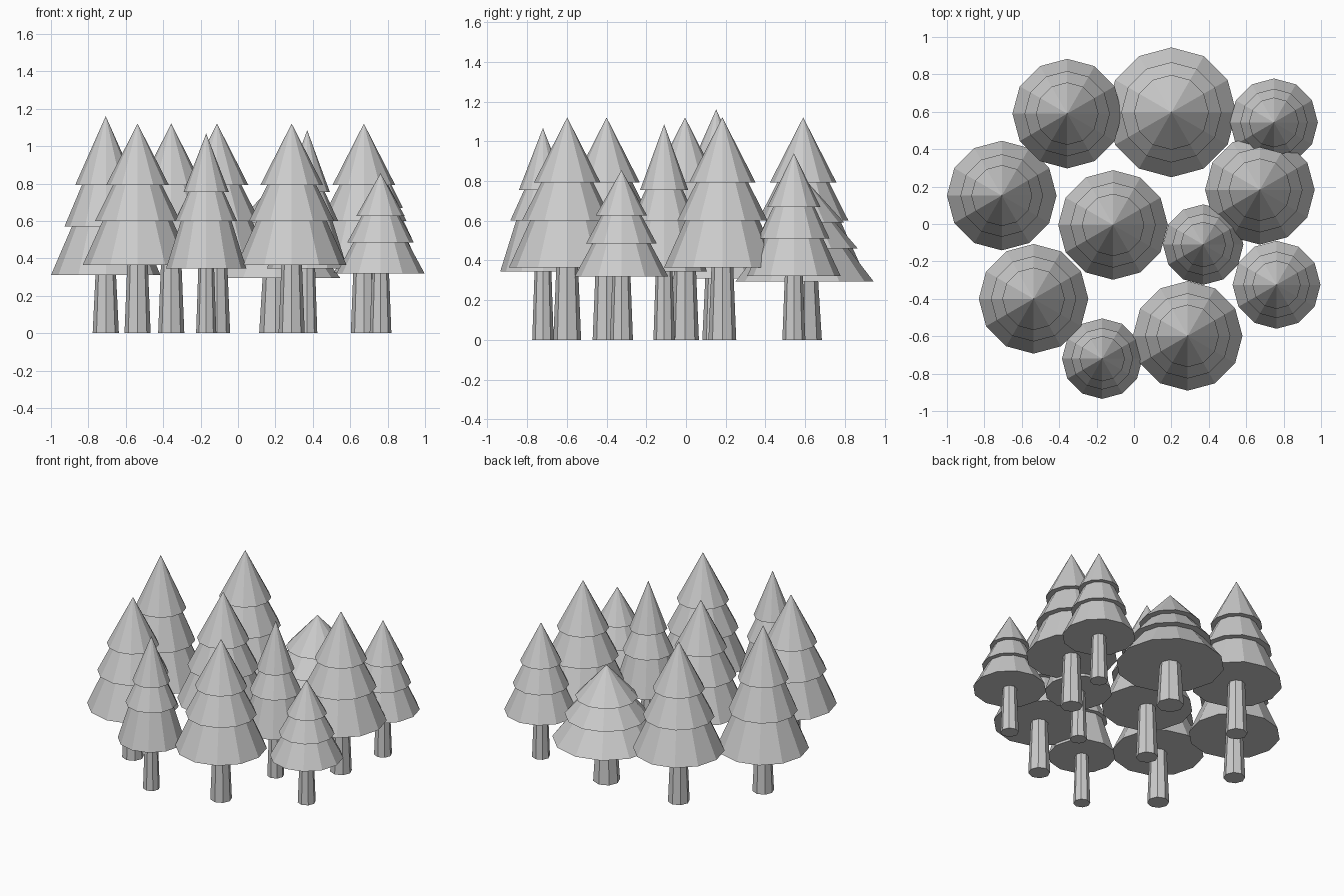
import bpy, bmesh
from math import cos, sin, tau

if "Cube" in bpy.data.objects:
    bpy.data.objects.remove(bpy.data.objects["Cube"])


def lathe(name, profile, sides, x, y):
    """Revolve a (radius, z) profile into a closed flat-shaded solid."""
    bm = bmesh.new()
    rings = []
    for r, z in profile:
        if r == 0:
            rings.append([bm.verts.new((0, 0, z))] * sides)
        else:
            rings.append([bm.verts.new((r * cos(tau * i / sides), r * sin(tau * i / sides), z))
                          for i in range(sides)])
    for a, b in zip(rings, rings[1:]):
        for i in range(sides):
            j = (i + 1) % sides
            corners = list(dict.fromkeys((a[i], a[j], b[j], b[i])))
            bm.faces.new(corners)
    for ring in (rings[0], rings[-1]):
        if ring[0] is not ring[1]:
            bm.faces.new(ring)
    bmesh.ops.recalc_face_normals(bm, faces=bm.faces)
    mesh = bpy.data.meshes.new(name)
    bm.to_mesh(mesh)
    bm.free()
    obj = bpy.data.objects.new(name, mesh)
    obj.location = (x, y, 0)
    bpy.context.collection.objects.link(obj)
    return obj


def tree(label, kind, x, y, apex=None):
    """Three stacked foliage tiers on a tapered trunk."""
    trunk_r, top, tiers = KINDS[kind]
    (r3, z3), (r2, z2), (r1, z1) = tiers
    foliage = [(r3, z3), (r2 * 0.82, z2), (r2, z2), (r1 * 0.78, z1), (r1, z1), (0, apex or top)]
    lathe(f"{label}_foliage", foliage, 12, x, y)
    lathe(f"{label}_trunk", [(trunk_r, 0), (trunk_r * 0.78, z3 + 0.01)], 8, x, y)


# kind: trunk radius, apex height, tier rims (radius, z) from the bottom up
KINDS = {
    "large": (0.070, 1.12, [(0.293, 0.365), (0.228, 0.60), (0.167, 0.793)]),
    "tall": (0.070, 1.16, [(0.293, 0.31), (0.221, 0.57), (0.163, 0.793)]),
    "slim": (0.054, 1.067, [(0.215, 0.345), (0.165, 0.60), (0.121, 0.755)]),
    "small": (0.058, 0.855, [(0.235, 0.32), (0.178, 0.485), (0.129, 0.627)]),
    "medium": (0.058, 0.94, [(0.235, 0.323), (0.18, 0.51), (0.133, 0.67)]),
    "wide": (0.087, 0.81, [(0.347, 0.295), (0.268, 0.46), (0.20, 0.59)]),
}

# Grove layout
TREES = [
    ("large", -0.357, 0.59), ("wide", 0.20, 0.597), ("medium", 0.748, 0.543),
    ("tall", -0.707, 0.152), ("large", -0.112, -0.005), ("large", 0.673, 0.183),
    ("slim", 0.37, -0.11, 1.085), ("small", 0.762, -0.325), ("large", -0.537, -0.40),
    ("slim", -0.17, -0.72), ("large", 0.287, -0.598),
]
for n, t in enumerate(TREES, 1):
    tree(f"tree_{n:02d}", *t)
